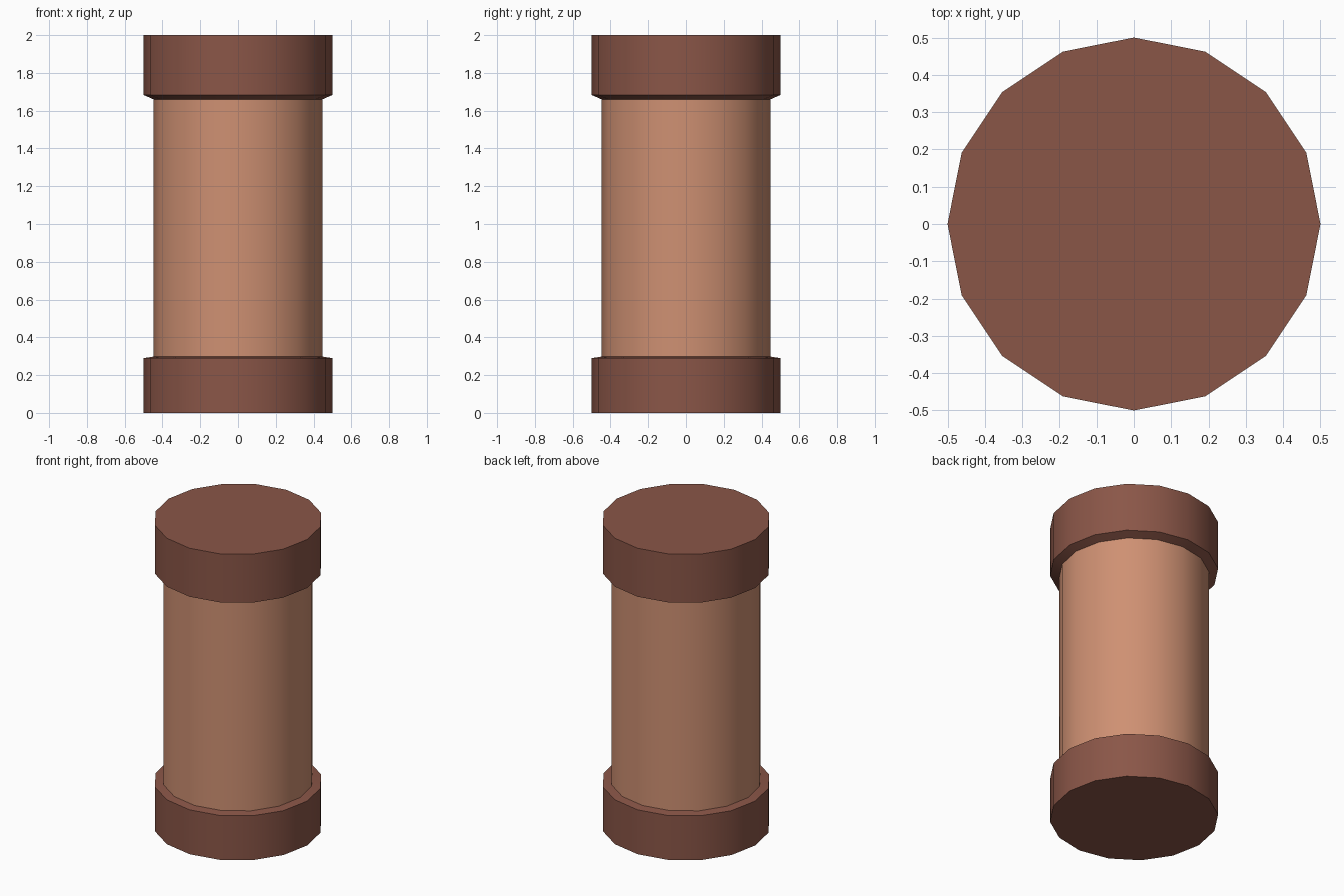
import bpy, bmesh, math

if "Cube" in bpy.data.objects:
    bpy.data.objects.remove(bpy.data.objects["Cube"])

SIDES = 16

def material(name, rgb):
    m = bpy.data.materials.new(name)
    m.diffuse_color = (*rgb, 1.0)
    m.use_nodes = True
    m.node_tree.nodes["Principled BSDF"].inputs["Base Color"].default_value = m.diffuse_color
    return m

def lathe(name, profile, mat, cap_bottom=False, cap_top=False):
    """Turn a (radius, z) profile, bottom to top, into a 16-sided part."""
    bm = bmesh.new()
    rings = [[bm.verts.new((r * math.cos(2 * math.pi * i / SIDES),
                            r * math.sin(2 * math.pi * i / SIDES), z))
              for i in range(SIDES)] for r, z in profile]
    for a, b in zip(rings, rings[1:]):
        for i in range(SIDES):
            j = (i + 1) % SIDES
            bm.faces.new((a[i], a[j], b[j], b[i]))
    if cap_bottom:
        bm.faces.new(rings[0][::-1])
    if cap_top:
        bm.faces.new(rings[-1])
    me = bpy.data.meshes.new(name)
    bm.to_mesh(me)
    bm.free()
    me.materials.append(mat)
    ob = bpy.data.objects.new(name, me)
    bpy.context.collection.objects.link(ob)
    bpy.ops.object.select_all(action='DESELECT')
    ob.select_set(True)
    bpy.context.view_layer.objects.active = ob
    bpy.ops.object.shade_smooth_by_angle(angle=math.radians(30))
    return ob

brown = material("dark brown", (0.255, 0.093, 0.064))
tan = material("light tan", (0.62, 0.28, 0.17))

# bottom collar with a slightly sloped ledge
lathe("bottom_collar", [(0.5, 0), (0.5, 0.29), (0.447, 0.298)], brown, cap_bottom=True)
# slimmer body
lathe("body", [(0.447, 0.298), (0.447, 1.66)], tan)
# top collar with a bevelled underside
lathe("top_collar", [(0.447, 1.66), (0.5, 1.683), (0.5, 2.0)], brown, cap_top=True)
